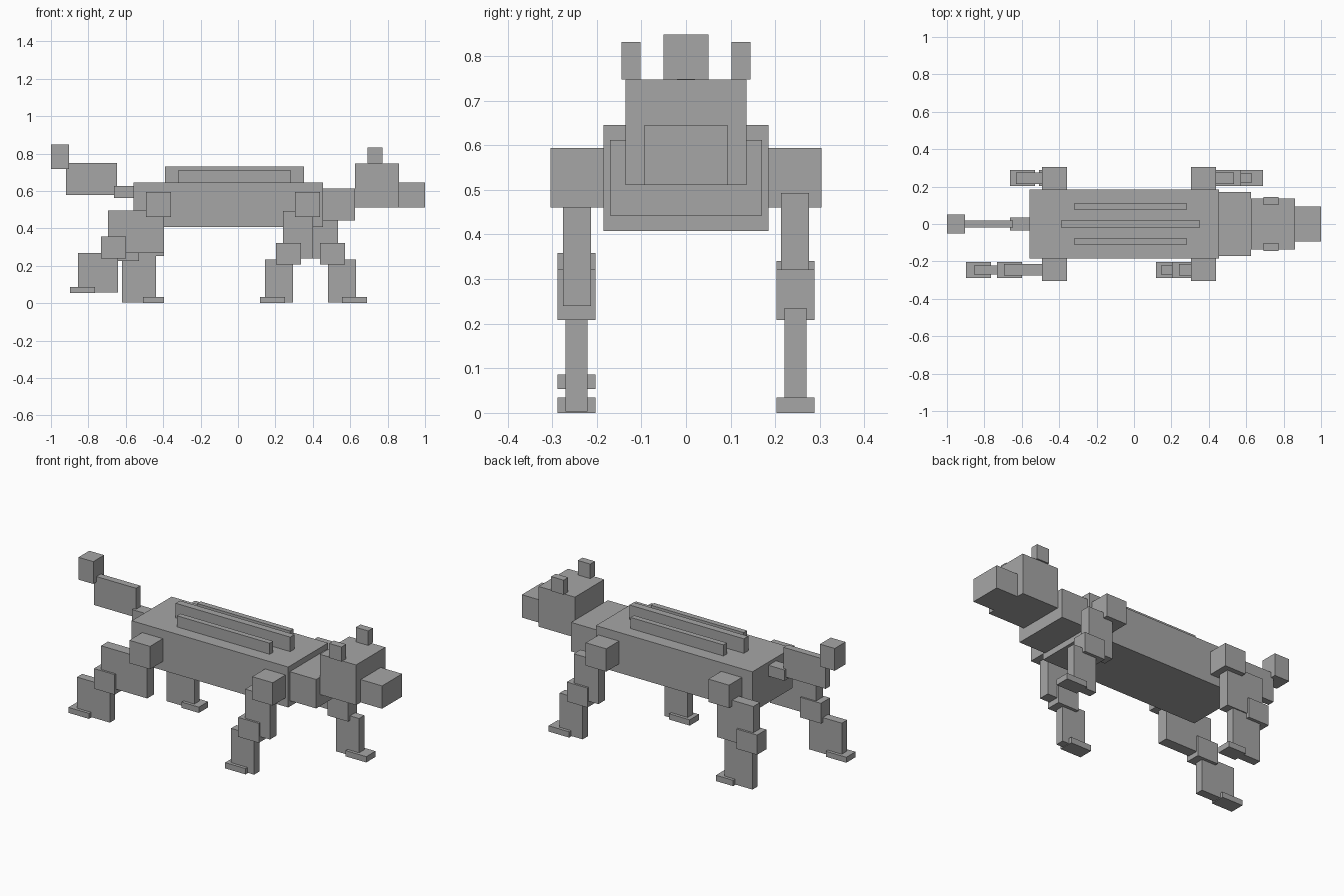
import bpy

cube = bpy.data.objects.get("Cube")
if cube:
    bpy.data.objects.remove(cube, do_unlink=True)

# Single plain colour
grey = bpy.data.materials.new("plain_grey")
grey.use_nodes = True
colour = (0.38, 0.38, 0.38, 1)
grey.diffuse_color = colour
grey.node_tree.nodes["Principled BSDF"].inputs["Base Color"].default_value = colour


def box(name, x, y, z):
    """Box spanning the (low, high) ranges on each axis."""
    spans = (x, y, z)
    bpy.ops.mesh.primitive_cube_add(size=1, location=[sum(s) / 2 for s in spans])
    ob = bpy.context.object
    ob.name = ob.data.name = name
    for v in ob.data.vertices:
        for i, (low, high) in enumerate(spans):
            v.co[i] *= high - low
    ob.data.materials.append(grey)
    return ob


def middle(name, x, half_width, z):
    """Box centred on the spine."""
    box(name, x, (-half_width, half_width), z)


def sided(name, side, x, y, z):
    """Box on the front (-1) or back (+1) flank, y measured outward."""
    label = "back" if side > 0 else "front"
    box(f"{name}_{label}_side", x, sorted((side * y[0], side * y[1])), z)


# Trunk, head and tail
middle("body", (-0.56, 0.455), 0.185, (0.408, 0.645))
middle("neck", (0.455, 0.626), 0.17, (0.442, 0.612))
middle("head", (0.626, 0.861), 0.136, (0.511, 0.747))
middle("snout", (0.861, 1.0), 0.093, (0.511, 0.645))
middle("spine_ridge", (-0.39, 0.353), 0.02, (0.645, 0.73))
middle("tail_base", (-0.663, -0.56), 0.035, (0.562, 0.626))
middle("tail_middle", (-0.92, -0.647), 0.02, (0.578, 0.749))
middle("tail_tip", (-1.0, -0.904), 0.05, (0.717, 0.848))

# Paired ears, ridges and leg joints
for side in (-1, 1):
    sided("ear", side, (0.693, 0.773), (0.102, 0.145), (0.747, 0.832))
    sided("side_ridge", side, (-0.32, 0.283), (0.078, 0.11), (0.645, 0.71))
    sided("shoulder", side, (0.305, 0.438), (0.185, 0.304), (0.46, 0.594))
    sided("hip", side, (-0.492, -0.358), (0.185, 0.304), (0.46, 0.594))


def leg(name, side, upper, knee, lower, foot):
    """Four-box leg; each part is an x range and a z range."""
    wide, thigh, shin = (0.203, 0.288), (0.213, 0.276), (0.221, 0.27)
    parts = (("upper", upper, thigh), ("knee", knee, wide),
             ("lower", lower, shin), ("foot", foot, wide))
    for part, (x, z), y in parts:
        sided(f"{name}_{part}", side, x, y, z)


# Legs in mid stride
thigh_z, knee_z, shin_z, foot_z = (0.24, 0.493), (0.208, 0.322), (0.003, 0.235), (0, 0.034)
leg("foreleg", -1, ((0.24, 0.40), thigh_z), ((0.203, 0.337), knee_z),
    ((0.144, 0.294), shin_z), ((0.118, 0.251), foot_z))
leg("foreleg", 1, ((0.375, 0.535), thigh_z), ((0.438, 0.572), knee_z),
    ((0.481, 0.631), shin_z), ((0.556, 0.69), foot_z))
leg("hind_leg", -1, ((-0.695, -0.396), (0.268, 0.497)), ((-0.733, -0.599), (0.24, 0.358)),
    ((-0.856, -0.642), (0.058, 0.268)), ((-0.898, -0.765), (0.054, 0.086)))
leg("hind_leg", 1, ((-0.63, -0.396), (0.253, 0.495)), ((-0.663, -0.529), (0.225, 0.341)),
    ((-0.62, -0.438), (0.003, 0.253)), ((-0.508, -0.396), foot_z))
